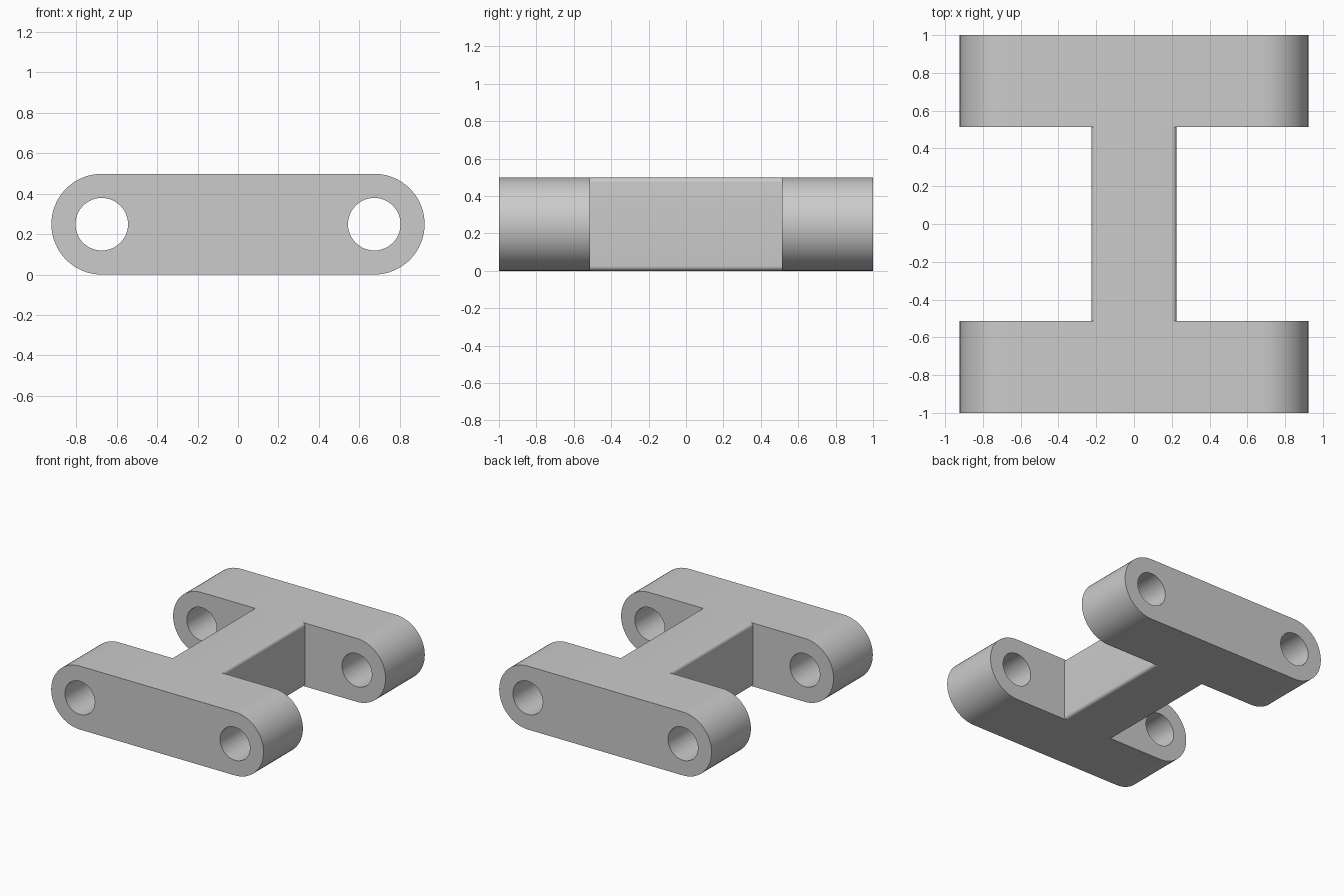
import bpy, bmesh
from math import sin, cos, pi, radians
from mathutils import Vector

cube = bpy.data.objects.get("Cube")
if cube:
    bpy.data.objects.remove(cube, do_unlink=True)

R = 0.249           # half height and end radius
PIN_X = 0.674       # hole centres
HOLE_R = 0.13
INNER, OUTER = 0.513, 1.0
BAR_X, FILLET = 0.225, 0.025

grey = bpy.data.materials.new("plain_grey")
grey.use_nodes = True
colour = (0.6, 0.6, 0.6, 1)
grey.diffuse_color = colour
grey.node_tree.nodes["Principled BSDF"].inputs["Base Color"].default_value = colour


def arc(cx, cz, r, start, sweep, n):
    return [(cx + r * cos(start + sweep * i / n), cz + r * sin(start + sweep * i / n))
            for i in range(n + 1)]


def prism(name, loops, y0, y1, open_ends=False):
    """Fill closed xz outlines (later ones are holes) and extrude along y."""
    bm = bmesh.new()
    edges = []
    for loop in loops:
        vs = [bm.verts.new((x, y0, z)) for x, z in loop]
        edges += [bm.edges.new((a, b)) for a, b in zip(vs, vs[1:] + vs[:1])]
    bmesh.ops.triangle_fill(bm, edges=edges, use_beauty=True, normal=Vector((0, -1, 0)))
    ext = bmesh.ops.extrude_face_region(bm, geom=bm.faces[:], use_keep_orig=True)
    moved = [g for g in ext["geom"] if isinstance(g, bmesh.types.BMVert)]
    bmesh.ops.translate(bm, verts=moved, vec=(0, y1 - y0, 0))
    bmesh.ops.recalc_face_normals(bm, faces=bm.faces[:])
    if open_ends:
        caps = [f for f in bm.faces if abs(f.normal.y) > 0.9]
        bmesh.ops.delete(bm, geom=caps, context="FACES")
    mesh = bpy.data.meshes.new(name)
    bm.to_mesh(mesh)
    bm.free()
    mesh.materials.append(grey)
    obj = bpy.data.objects.new(name, mesh)
    bpy.context.collection.objects.link(obj)
    bpy.ops.object.select_all(action="DESELECT")
    obj.select_set(True)
    bpy.context.view_layer.objects.active = obj
    bpy.ops.object.shade_smooth_by_angle(angle=radians(30))


# Round-ended links with a pin hole at each end
outline = arc(PIN_X, R, R, -pi / 2, pi, 32) + arc(-PIN_X, R, R, pi / 2, pi, 32)
holes = [arc(s * PIN_X, R, HOLE_R, 0, 2 * pi, 48)[:-1] for s in (-1, 1)]
prism("front_link", [outline] + holes, -OUTER, -INNER)
prism("back_link", [outline] + holes, INNER, OUTER)

# Crossbar with rounded long edges, open where it meets the links
bx, top = BAR_X - FILLET, 2 * R - FILLET
corners = [(bx, FILLET), (bx, top), (-bx, top), (-bx, FILLET)]
section = [p for i, (x, z) in enumerate(corners)
           for p in arc(x, z, FILLET, (i - 1) * pi / 2, pi / 2, 8)]
prism("crossbar", [section], -INNER, INNER, open_ends=True)
